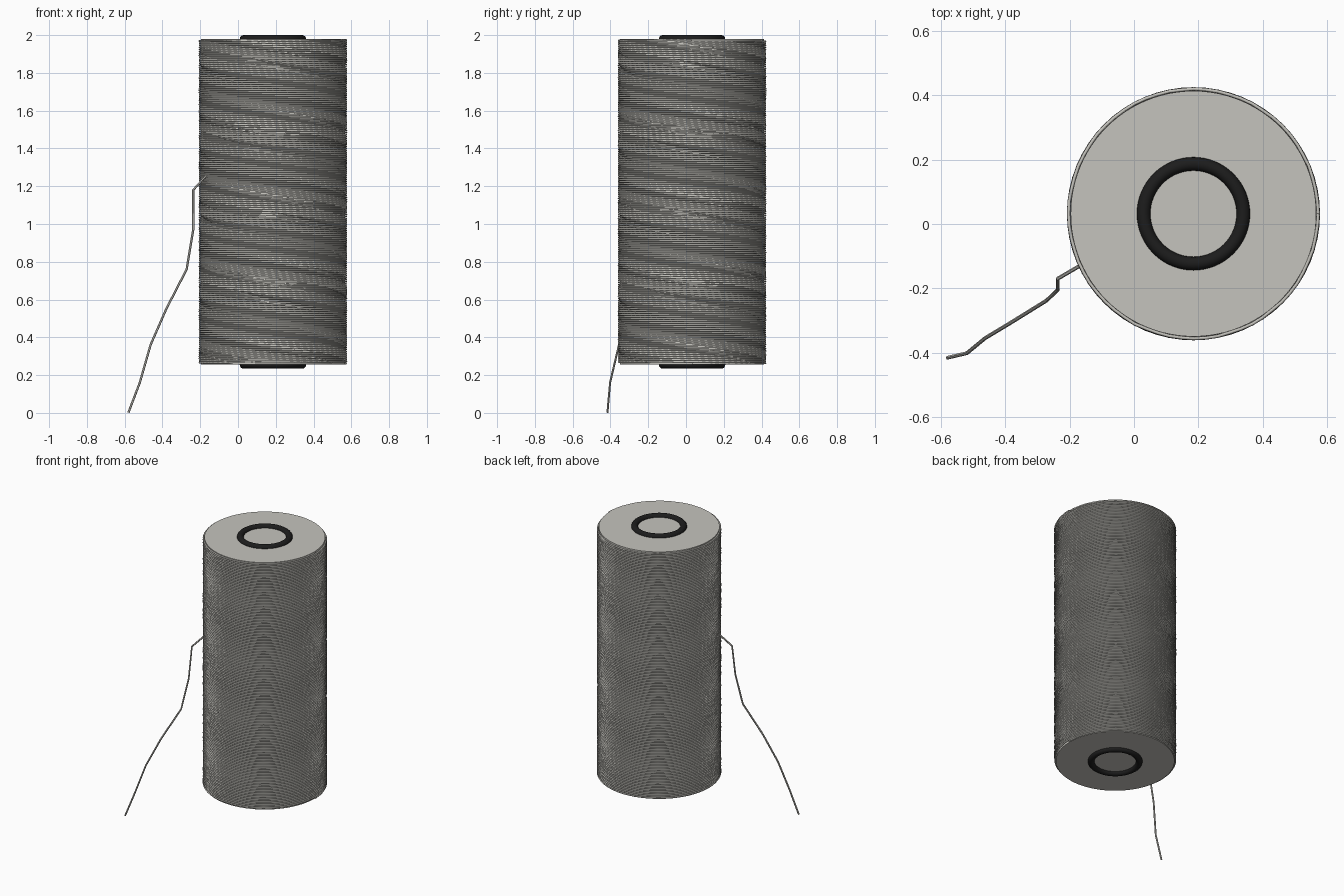
import bpy, math, random
from mathutils import Vector

random.seed(4)
if "Cube" in bpy.data.objects:
    bpy.data.objects.remove(bpy.data.objects["Cube"], do_unlink=True)

CX, CY = 0.185, 0.032
BOTTOM, TOP = 0.255, 1.979
CORE_R, THREAD_R = 0.382, 0.0055


def material(name, color, roughness=0.7):
    m = bpy.data.materials.new(name)
    m.use_nodes = True
    m.diffuse_color = (*color, 1)
    bsdf = m.node_tree.nodes["Principled BSDF"]
    bsdf.inputs["Base Color"].default_value = (*color, 1)
    bsdf.inputs["Roughness"].default_value = roughness
    return m


yarn = material("warm grey thread", (0.56, 0.55, 0.51))
black = material("black rubber", (0.012, 0.012, 0.012))


def finish(name, mat, smooth=True):
    ob = bpy.context.object
    ob.name = name
    ob.data.materials.clear()
    ob.data.materials.append(mat)
    if smooth:
        bpy.ops.object.shade_smooth_by_angle(angle=math.radians(40))
    return ob


def thread(name, points, radius, sides_res, smooth):
    """Sweep a thin round strand along a path and turn it into a mesh."""
    curve = bpy.data.curves.new(name, "CURVE")
    curve.dimensions = "3D"
    curve.bevel_depth = radius
    curve.bevel_resolution = sides_res
    curve.use_fill_caps = True
    spline = curve.splines.new("POLY")
    spline.points.add(len(points) - 1)
    for p, co in zip(spline.points, points):
        p.co = (*co, 1)
    ob = bpy.data.objects.new(name, curve)
    bpy.context.collection.objects.link(ob)
    bpy.ops.object.select_all(action="DESELECT")
    ob.select_set(True)
    bpy.context.view_layer.objects.active = ob
    bpy.ops.object.convert(target="MESH")
    return finish(name, yarn, smooth)


# Solid core with flat ends
bpy.ops.mesh.primitive_cylinder_add(vertices=96, radius=CORE_R, depth=TOP - BOTTOM,
                                    location=(CX, CY, (TOP + BOTTOM) / 2))
finish("spool_core", yarn)

# Tightly wound strand, slightly uneven
TURNS, STEPS = 158, 64
low, high = BOTTOM + THREAD_R, TOP - THREAD_R
winding = []
for i in range(TURNS * STEPS + 1):
    a = math.tau * i / STEPS
    r = CORE_R + THREAD_R + random.uniform(-0.001, 0.001)
    z = low + (high - low) * i / (TURNS * STEPS)
    winding.append(Vector((CX + r * math.cos(a), CY + r * math.sin(a), z)))
thread("wound_thread", winding, THREAD_R, 1, False)

# Loose end hanging down to the ground
tail = [(-0.16, -0.125, 1.265), (-0.237, -0.17, 1.18), (-0.237, -0.205, 0.97),
        (-0.272, -0.238, 0.76), (-0.38, -0.305, 0.55), (-0.463, -0.355, 0.36),
        (-0.52, -0.402, 0.16), (-0.58, -0.416, 0.002)]
thread("loose_thread_end", tail, 0.006, 1, True)

# Rubber ring on each end
for name, z in (("top_ring", TOP), ("bottom_ring", BOTTOM)):
    bpy.ops.mesh.primitive_torus_add(location=(CX, CY, z), major_radius=0.155,
                                     minor_radius=0.021, major_segments=64, minor_segments=16)
    finish(name, black)
